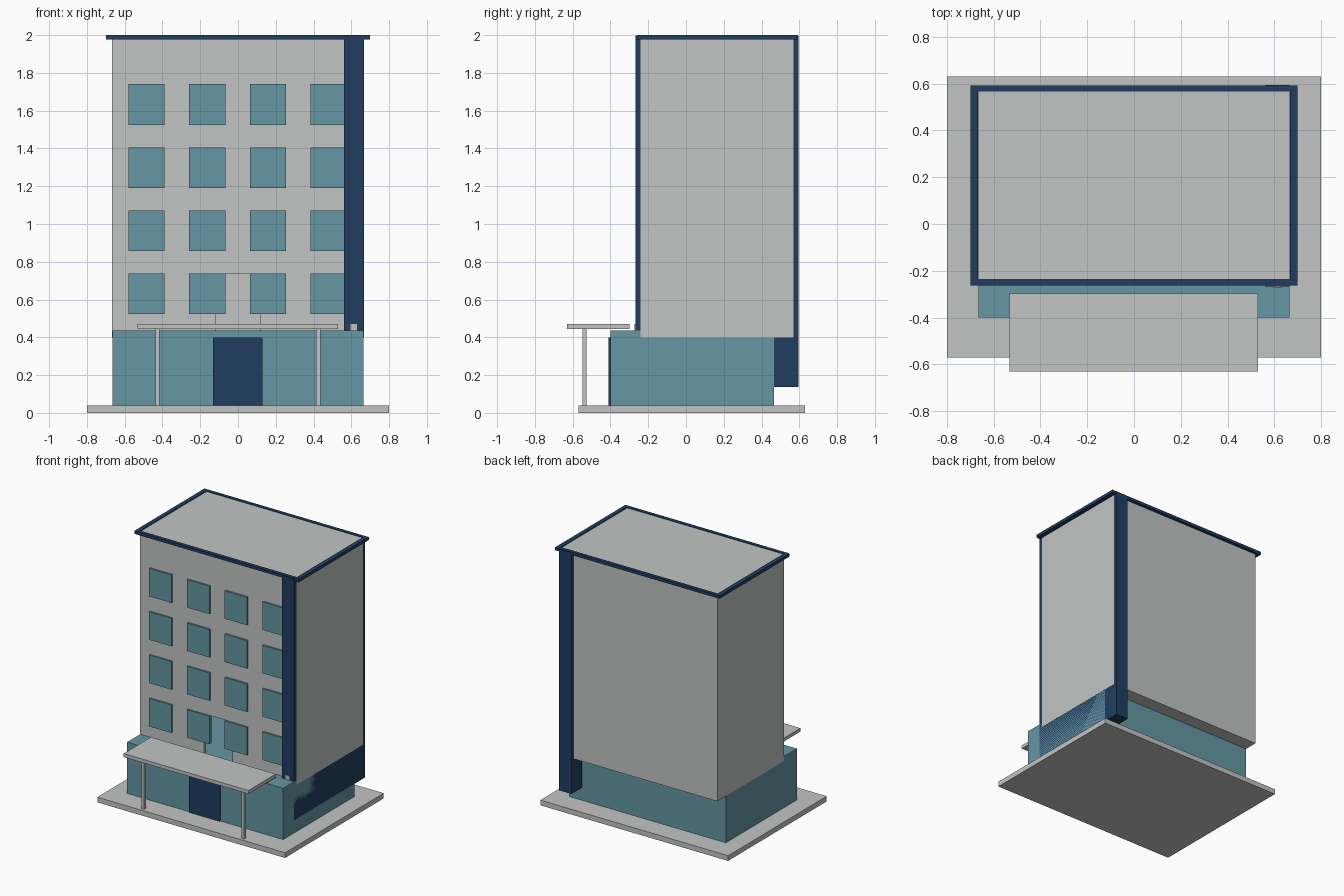
import bpy
import bmesh

if "Cube" in bpy.data.objects:
    bpy.data.objects.remove(bpy.data.objects["Cube"])


def material(name, rgb):
    m = bpy.data.materials.new(name)
    m.diffuse_color = (*rgb, 1)
    m.use_nodes = True
    m.node_tree.nodes["Principled BSDF"].inputs["Base Color"].default_value = m.diffuse_color
    return m


GREY = material("pale_grey", (0.54, 0.56, 0.55))
TEAL = material("teal", (0.13, 0.31, 0.37))
NAVY = material("navy", (0.015, 0.048, 0.12))


def box(name, x, y, z, mat=None):
    """Axis-aligned box from (min, max) ranges."""
    bm = bmesh.new()
    bmesh.ops.create_cube(bm, size=1)
    for v in bm.verts:
        v.co = [r[0] if c < 0 else r[1] for c, r in zip(v.co, (x, y, z))]
    me = bpy.data.meshes.new(name)
    bm.to_mesh(me)
    bm.free()
    ob = bpy.data.objects.new(name, me)
    bpy.context.collection.objects.link(ob)
    if mat:
        me.materials.append(mat)
    return ob


def cut(target, name, x, y, z):
    """Subtract a hidden box from the target."""
    cutter = box(name, x, y, z)
    cutter.hide_render = True
    cutter.hide_viewport = True
    cutter.display_type = 'WIRE'
    mod = target.modifiers.new(name, 'BOOLEAN')
    mod.operation = 'DIFFERENCE'
    mod.solver = 'EXACT'
    mod.object = cutter


# Ground slab and ground floor
box("base_slab", (-0.8, 0.8), (-0.57, 0.63), (0, 0.04), GREY)
box("ground_floor", (-0.665, 0.665), (-0.40, 0.465), (0.04, 0.435), TEAL)
box("entrance_door", (-0.133, 0.131), (-0.409, -0.39), (0.04, 0.40), NAVY)

# Hollow tower with a doorway onto the terrace
tower = box("tower", (-0.666, 0.666), (-0.24, 0.57), (0.40, 1.995), GREY)
cut(tower, "tower_cavity", (-0.645, 0.645), (-0.22, 0.55), (0.42, 1.96))
cut(tower, "terrace_doorway", (-0.12, 0.12), (-0.30, -0.20), (0.38, 0.738))

# Corner fin running front to back, and a small block at its foot
box("corner_fin", (0.56, 0.665), (-0.267, 0.595), (0.138, 1.994), NAVY)
box("fin_foot_block", (0.595, 0.63), (-0.272, -0.26), (0.435, 0.47), GREY)

# Roof rim
for side, x in (("left", (-0.70, -0.667)), ("right", (0.667, 0.70))):
    box("roof_rim_" + side, x, (-0.262, 0.592), (1.977, 2.0), NAVY)
for side, y in (("front", (-0.262, -0.236)), ("back", (0.567, 0.592))):
    box("roof_rim_" + side, (-0.667, 0.667), y, (1.977, 2.0), NAVY)

# Window grid
for row in range(4):
    for col in range(4):
        x = -0.58 + 0.3215 * col
        z = 0.523 + 0.334 * row
        box(f"window_{row}_{col}", (x, x + 0.192), (-0.254, -0.225),
            (z, z + 0.215), TEAL)

# Entrance canopy on two posts
box("canopy", (-0.533, 0.53), (-0.63, -0.298), (0.443, 0.47), GREY)
for side, x in (("left", -0.427), ("right", 0.425)):
    box("canopy_post_" + side, (x - 0.011, x + 0.011), (-0.549, -0.527),
        (0.04, 0.443), GREY)
